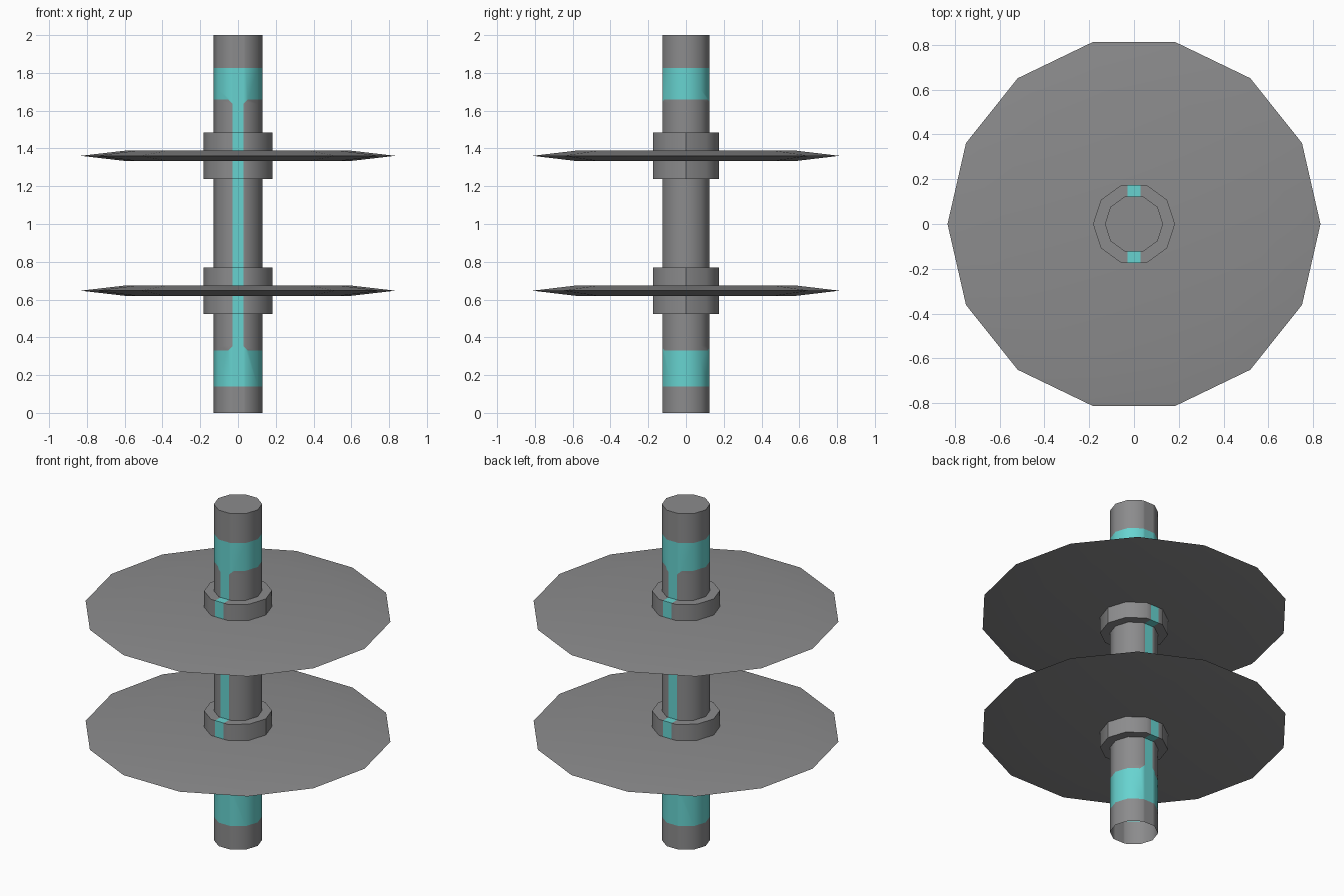
import bpy, bmesh, math
from mathutils import Vector

if "Cube" in bpy.data.objects:
    bpy.data.objects.remove(bpy.data.objects["Cube"])


def material(name, rgb):
    m = bpy.data.materials.new(name)
    m.diffuse_color = (*rgb, 1)
    m.use_nodes = True
    m.node_tree.nodes["Principled BSDF"].inputs["Base Color"].default_value = m.diffuse_color
    return m


grey = material("grey metal", (0.26, 0.26, 0.265))
teal = material("teal glow", (0.135, 0.65, 0.63))

STRIP = 0.028                       # half width of the vertical stripe
LOW, HIGH = (0.14, 0.33), (1.66, 1.825)   # teal bands
FLARE = 0.025                       # corner chamfer where stripe meets band


def lathe(name, profile, sides, bottom=True, cuts=(), is_teal=None):
    """Turn an (r, z) profile round z, cut it with planes, colour by rule."""
    bm = bmesh.new()
    rings = [[bm.verts.new((r * math.cos(math.tau * i / sides),
                            r * math.sin(math.tau * i / sides), z))
              for i in range(sides)] for r, z in profile]
    for a, b in zip(rings, rings[1:]):
        for i in range(sides):
            j = (i + 1) % sides
            bm.faces.new((a[i], a[j], b[j], b[i]))
    bm.faces.new(rings[-1])
    if bottom:
        bm.faces.new(rings[0][::-1])
    for co, no in cuts:
        bmesh.ops.bisect_plane(bm, geom=bm.verts[:] + bm.edges[:] + bm.faces[:],
                               plane_co=co, plane_no=Vector(no).normalized())
    if is_teal:
        for f in bm.faces:
            f.material_index = int(is_teal(f.calc_center_median()))
    mesh = bpy.data.meshes.new(name)
    bm.to_mesh(mesh)
    bm.free()
    mesh.materials.append(grey)
    mesh.materials.append(teal)
    ob = bpy.data.objects.new(name, mesh)
    bpy.context.collection.objects.link(ob)
    bpy.ops.object.select_all(action='DESELECT')
    ob.select_set(True)
    bpy.context.view_layer.objects.active = ob
    bpy.ops.object.shade_smooth_by_angle(angle=math.radians(40))
    return ob


# Stripe cuts shared by shaft and collars
stripe_cuts = [((s * STRIP, 0, 0), (1, 0, 0)) for s in (-1, 1)]

# Shaft: two teal bands joined by front and back stripes with flared ends
f_lo, f_hi = LOW[1] + FLARE, HIGH[0] - FLARE
shaft_cuts = stripe_cuts + [((0, 0, z), (0, 0, 1)) for z in (*LOW, *HIGH, f_lo, f_hi)]
for s in (-1, 1):
    shaft_cuts += [((s * STRIP, 0, f_hi), (s, 0, -1)),
                   ((s * STRIP, 0, f_lo), (s, 0, 1))]


def shaft_teal(c):
    if LOW[0] < c.z < LOW[1] or HIGH[0] < c.z < HIGH[1]:
        return True
    width = STRIP + max(0, c.z - f_hi, f_lo - c.z)
    return LOW[1] < c.z < HIGH[0] and abs(c.x) < width


lathe("shaft", [(0.13, 0), (0.13, 2)], 10, False, shaft_cuts, shaft_teal)

# Two collars, each with a thin sharp-edged disc
for label, z in (("lower", 0.647), ("upper", 1.361)):
    lathe(label + "_collar", [(0.183, z - 0.123), (0.183, z + 0.123)], 10,
          cuts=stripe_cuts + [((0, 0, 0), (0, 1, 0))],
          is_teal=lambda c: abs(c.x) < STRIP)
    lathe(label + "_disc", [(0.6, z - 0.027), (0.833, z), (0.6, z + 0.027)], 14)
